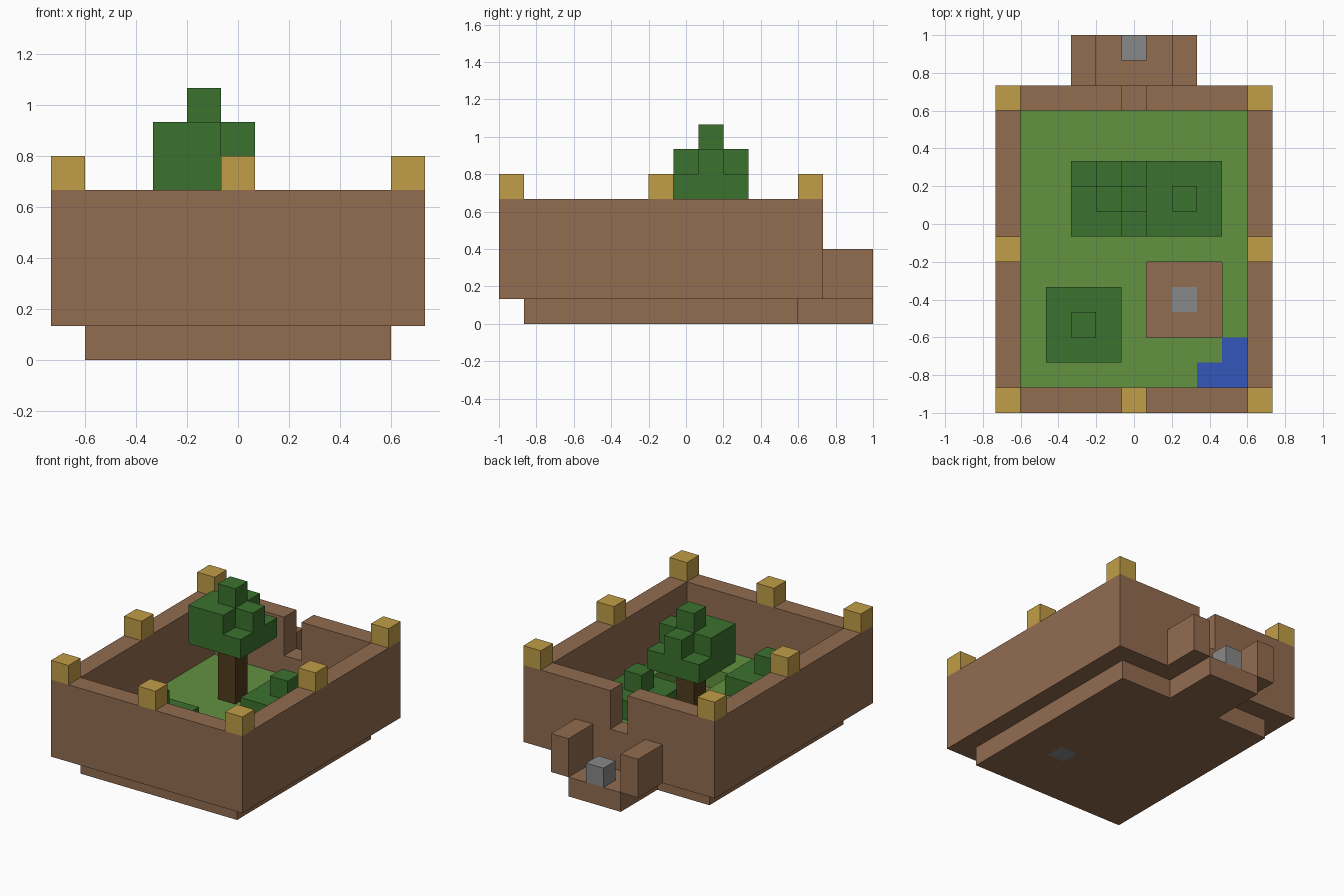
import bpy, bmesh
from mathutils import Vector

cube = bpy.data.objects.get("Cube")
if cube:
    bpy.data.objects.remove(cube, do_unlink=True)

U = 2 / 15                       # block size
ORIGIN = Vector((5.5, 7.5, 0))   # centre of the block grid


def material(name, rgb):
    lin = [((c / 255 + 0.055) / 1.055) ** 2.4 for c in rgb]
    m = bpy.data.materials.new(name)
    m.use_nodes = True
    m.diffuse_color = (*lin, 1)
    m.node_tree.nodes["Principled BSDF"].inputs["Base Color"].default_value = (*lin, 1)
    return m


SOIL = material("soil_brown", (146, 108, 80))
GOLD = material("post_gold", (193, 157, 70))
GRASS = material("grass_green", (99, 146, 65))
LEAF = material("leaf_green", (59, 114, 46))
BARK = material("bark_brown", (80, 59, 28))
STONE = material("stone_grey", (136, 136, 136))
WATER = material("water_blue", (51, 86, 184))

cells = {}   # grid position -> (part name, material)


def fill(part, mat, lo, size=(1, 1, 1)):
    """Fill a cuboid of blocks, or carve it away when part is None."""
    for i in range(lo[0], lo[0] + size[0]):
        for j in range(lo[1], lo[1] + size[1]):
            for k in range(lo[2], lo[2] + size[2]):
                if part:
                    cells[i, j, k] = (part, mat)
                else:
                    cells.pop((i, j, k), None)


def carve(lo, size=(1, 1, 1)):
    fill(None, None, lo, size)


# Walls with a gap in the back
fill("walls", SOIL, (0, 0, 1), (11, 13, 4))
carve((1, 1, 1), (9, 11, 4))
carve((5, 12, 3), (1, 1, 2))

# Base slab and doorstep
fill("base_slab", SOIL, (1, 1, 0), (9, 11, 1))
fill("doorstep", SOIL, (4, 12, 0), (3, 3, 1))
fill("pit_stone", STONE, (7, 4, 0))

# Lawn with a sunken pit and a corner pond
fill("lawn", GRASS, (1, 1, 1), (9, 11, 1))
carve((6, 3, 1), (3, 3, 1))
fill("pond", WATER, (8, 1, 1), (2, 1, 1))
fill("pond", WATER, (9, 2, 1))

# Wall posts
for i, j in ((0, 0), (5, 0), (10, 0), (0, 6), (10, 6), (0, 12), (10, 12)):
    fill("wall_posts", GOLD, (i, j, 5))

# Entrance pillars and stone
for i in (3, 7):
    fill("entrance_pillars", SOIL, (i, 13, 1), (1, 2, 2))
fill("entrance_stone", STONE, (5, 14, 1))

# Tree
fill("tree_trunk", BARK, (4, 8, 2), (1, 1, 3))
fill("tree_canopy", LEAF, (3, 7, 5), (3, 3, 2))
for i, j in ((5, 7), (5, 9), (3, 9)):
    carve((i, j, 6))
fill("tree_canopy", LEAF, (4, 8, 7))

# Bushes
for name, i, j in (("front_bush", 2, 2), ("back_bush", 6, 7)):
    fill(name, LEAF, (i, j, 2), (3, 3, 1))
    fill(name, LEAF, (i + 1, j + 1, 3))


def block_faces(bm, pos):
    """Add the exposed sides of one block."""
    centre = Vector(pos) + Vector((0.5, 0.5, 0.5)) - ORIGIN
    for axis in range(3):
        for sign in (-1, 1):
            n = Vector((0, 0, 0))
            n[axis] = sign
            if tuple(int(p + d) for p, d in zip(pos, n)) in cells:
                continue
            a = Vector((0, 0, 0))
            a[(axis + 1) % 3] = 1
            b = n.cross(a)
            corners = [n + a + b, n - a + b, n - a - b, n + a - b]
            bm.faces.new([bm.verts.new((centre + c / 2) * U) for c in corners])


# One mesh per part, flat sides merged
for part in dict.fromkeys(p for p, _ in cells.values()):
    bm = bmesh.new()
    for pos, (owner, mat) in cells.items():
        if owner == part:
            block_faces(bm, pos)
            part_mat = mat
    bmesh.ops.remove_doubles(bm, verts=bm.verts[:], dist=U / 100)
    bmesh.ops.dissolve_limit(bm, angle_limit=0.01, verts=bm.verts[:], edges=bm.edges[:])
    mesh = bpy.data.meshes.new(part)
    bm.to_mesh(mesh)
    bm.free()
    mesh.materials.append(part_mat)
    bpy.context.collection.objects.link(bpy.data.objects.new(part, mesh))
